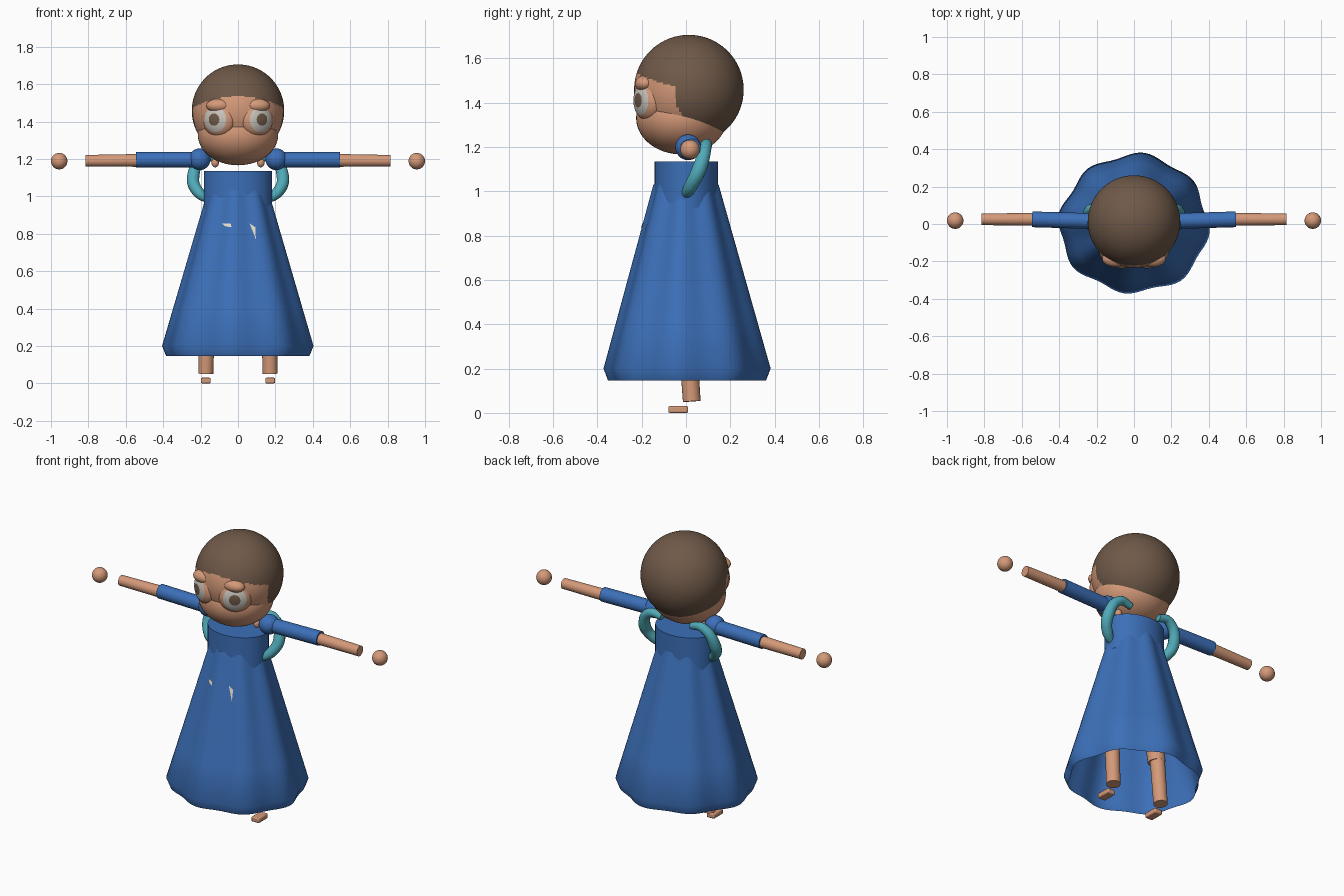
import bpy, bmesh, math
from mathutils import Vector

if "Cube" in bpy.data.objects:
    bpy.data.objects.remove(bpy.data.objects["Cube"], do_unlink=True)


def material(name, rgb):
    m = bpy.data.materials.new(name)
    m.use_nodes = True
    m.diffuse_color = (*rgb, 1)
    m.node_tree.nodes["Principled BSDF"].inputs["Base Color"].default_value = (*rgb, 1)
    return m


BLUE = material("dress blue", (0.045, 0.16, 0.48))
SKIN = material("warm skin", (0.66, 0.32, 0.19))
HAIR = material("brown hair", (0.16, 0.10, 0.065))
TEAL = material("teal", (0.08, 0.40, 0.48))
GREY = material("eye grey", (0.58, 0.55, 0.50))
CREAM = material("cream", (0.82, 0.75, 0.62))


def finish(ob, name, *mats, angle=40):
    ob.name = name
    for m in mats:
        ob.data.materials.append(m)
    bpy.ops.object.select_all(action="DESELECT")
    ob.select_set(True)
    bpy.context.view_layer.objects.active = ob
    bpy.ops.object.shade_smooth_by_angle(angle=math.radians(angle))
    return ob


def ball(name, loc, scale, *mats, seg=32, rings=20, rot=(0, 0, 0)):
    bpy.ops.mesh.primitive_uv_sphere_add(segments=seg, ring_count=rings, radius=1,
                                         location=loc, rotation=rot)
    ob = bpy.context.object
    ob.scale = scale
    return finish(ob, name, *mats)


def tube(name, a, b, r1, r2, mat):
    a, b = Vector(a), Vector(b)
    bpy.ops.mesh.primitive_cone_add(vertices=24, radius1=r1, radius2=r2,
                                    depth=(b - a).length, location=(a + b) / 2,
                                    rotation=(b - a).to_track_quat("Z", "Y").to_euler())
    return finish(bpy.context.object, name, mat)


def mesh_object(name, bm, mat):
    me = bpy.data.meshes.new(name)
    bm.to_mesh(me)
    bm.free()
    ob = bpy.data.objects.new(name, me)
    bpy.context.collection.objects.link(ob)
    return finish(ob, name, mat)


# Head: one sphere, face area split from the hair by a hairline rule
R, CENTRE = 0.247, Vector((0, 0.013, 1.458))
head = ball("head", CENTRE, (R, R, R), HAIR, SKIN, seg=128, rings=96)


def is_face(p):
    if p.y < -0.05:
        return p.z < 1.535 - 0.06 * (p.x / 0.24) ** 2
    if p.y < 0:
        return p.z < 1.31 - 1.8 * p.y
    return p.z < 1.31 - 0.5 * p.y


for poly in head.data.polygons:
    poly.material_index = int(is_face(CENTRE + poly.center * R))

# Lower face
ball("jaw", (0, -0.02, 1.33), (0.215, 0.205, 0.164), SKIN, seg=48, rings=32)

# Skirt: flared and rippled, open below with a tucked hem
TOP, HEM = 1.03, 0.2


def skirt_point(a, z, grow=0.0):
    t = (TOP - z) / (TOP - HEM)
    ripple = (0.006 + 0.006 * t) * math.cos(8 * a + 1) + 0.005 * t * math.cos(3 * a + 2)
    rx, ry = 0.157 + 0.238 * t + ripple + grow, 0.142 + 0.225 * t + ripple + grow
    return Vector((rx * math.cos(a), ry * math.sin(a), z))


bm = bmesh.new()
N = 96
rows = []
for z in (TOP, 0.82, 0.61, 0.4, HEM):
    rows.append([bm.verts.new(skirt_point(2 * math.pi * i / N, z)) for i in range(N)])
hem = []
for v in rows[-1]:
    hem.append(bm.verts.new((v.co.x * 0.945, v.co.y * 0.945, 0.145)))
rows.append(hem)
for up, low in zip(rows, rows[1:]):
    for i in range(N):
        j = (i + 1) % N
        bm.faces.new((up[i], low[i], low[j], up[j]))
mesh_object("skirt", bm, BLUE)

# Bodice
bpy.ops.mesh.primitive_cylinder_add(vertices=48, radius=1, depth=0.21, location=(0, 0.002, 1.03))
bodice = bpy.context.object
bodice.scale = (0.183, 0.143, 1)
finish(bodice, "bodice", BLUE)

# Small cream slivers on the skirt front
slivers = [((-0.09, 0.855), (-0.06, 0.838), (-0.03, 0.836), (-0.035, 0.856)),
           ((0.06, 0.855), (0.085, 0.77), (0.09, 0.835))]
for n, corners in enumerate(slivers):
    bm = bmesh.new()
    bm.faces.new([bm.verts.new(skirt_point(math.atan2(-0.19, x), z, 0.005)) for x, z in corners])
    mesh_object("cream_sliver_%d" % (n + 1), bm, CREAM)

for side, s in (("left", 1), ("right", -1)):
    # Eye: rings around the forward pole give pupil, ring and lid
    eye = ball(side + "_eye", (0.10 * s, -0.167, 1.41), (0.095, 0.095, 0.06),
               SKIN, GREY, HAIR, seg=48, rings=36,
               rot=(math.pi / 2, 0, math.radians(30 * s)))
    for poly in eye.data.polygons:
        c = poly.center
        r = math.hypot(c.x, c.y)
        if c.z > 0:
            poly.material_index = 2 if r < 0.34 else 1 if r < 0.71 else 0
    ball(side + "_brow", (0.10 * s, -0.185, 1.485), (0.07, 0.045, 0.038), SKIN)

    # Arm
    ball(side + "_shoulder", (0.205 * s, 0.01, 1.198), (0.058,) * 3, BLUE)
    ball(side + "_shoulder_stub", (0.122 * s, 0.01, 1.18), (0.02, 0.02, 0.025), SKIN)
    tube(side + "_sleeve", (0.2 * s, 0.015, 1.195), (0.545 * s, 0.025, 1.195), 0.042, 0.042, BLUE)
    tube(side + "_forearm", (0.54 * s, 0.025, 1.192), (0.815 * s, 0.025, 1.19), 0.034, 0.031, SKIN)
    ball(side + "_hand", (0.956 * s, 0.018, 1.188), (0.044,) * 3, SKIN)

    # Teal loop from behind the shoulder to the waist
    curve = bpy.data.curves.new(side + "_loop", "CURVE")
    curve.dimensions = "3D"
    curve.bevel_depth = 0.034
    curve.bevel_resolution = 4
    curve.use_fill_caps = True
    spline = curve.splines.new("BEZIER")
    path = [(0.10, 0.09, 1.20, 0.6), (0.18, 0.09, 1.205, 0.8), (0.24, 0.06, 1.10, 1),
            (0.21, 0.02, 1.02, 0.9), (0.13, -0.01, 0.97, 0.5)]
    spline.bezier_points.add(len(path) - 1)
    for p, (x, y, z, r) in zip(spline.bezier_points, path):
        p.co = (x * s, y, z)
        p.radius = r
        p.handle_left_type = p.handle_right_type = "AUTO"
    loop = bpy.data.objects.new(side + "_loop", curve)
    bpy.context.collection.objects.link(loop)
    curve.materials.append(TEAL)

    # Leg and foot
    tube(side + "_thigh", (0.165 * s, 0.0, 0.33), (0.11 * s, 0.0, 0.75), 0.05, 0.055, SKIN)
    tube(side + "_shin", (0.172 * s, 0.026, 0.052), (0.165 * s, 0.005, 0.36), 0.04, 0.042, SKIN)
    bpy.ops.mesh.primitive_cube_add(size=1, location=(0.172 * s, -0.035, 0.015))
    foot = bpy.context.object
    foot.scale = (0.052, 0.09, 0.03)
    bpy.ops.object.transform_apply(location=False, rotation=False, scale=True)
    bevel = foot.modifiers.new("soft edges", "BEVEL")
    bevel.width = 0.006
    bevel.segments = 2
    finish(foot, side + "_foot", SKIN)
